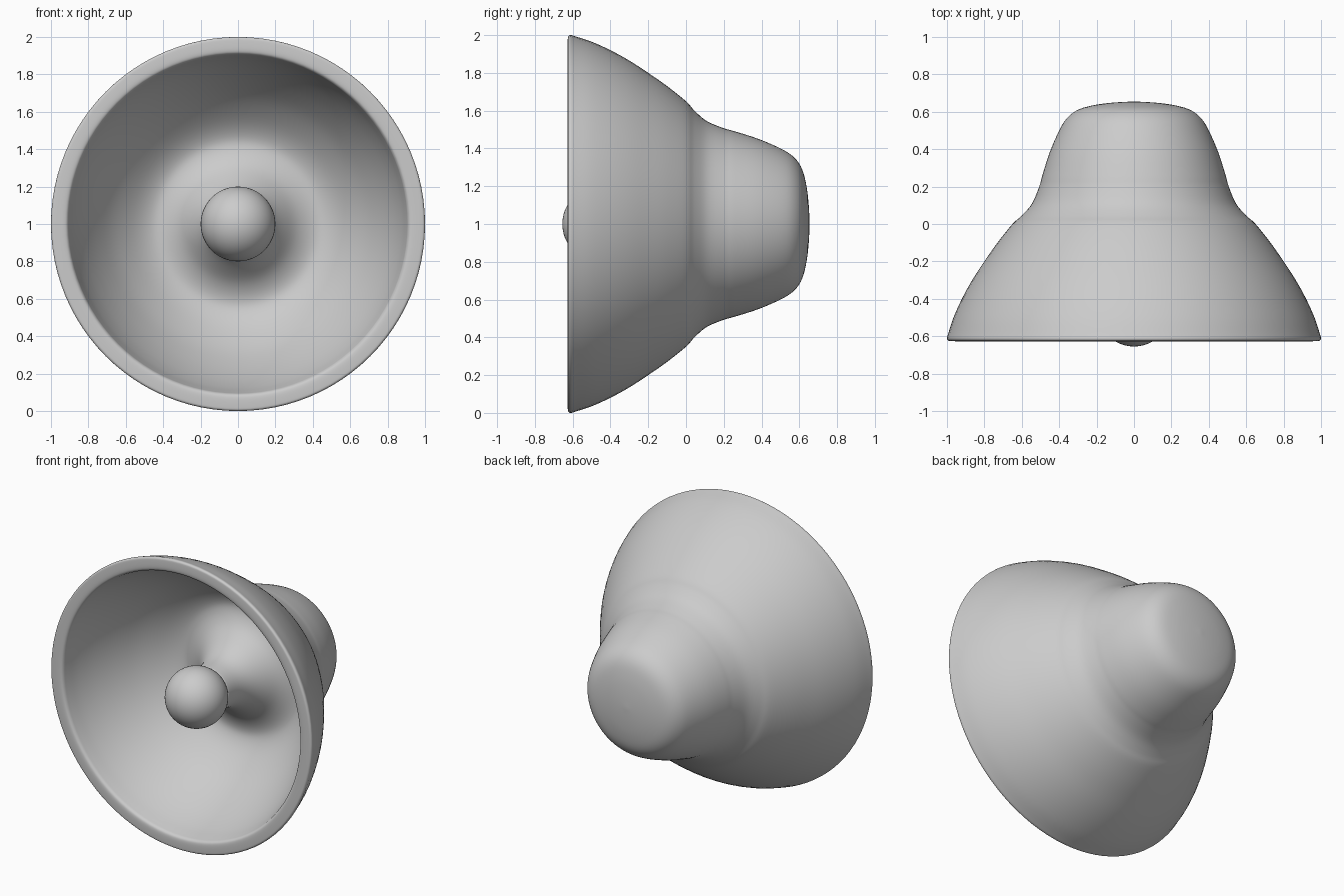
import bpy, bmesh, math
from mathutils import Vector

if "Cube" in bpy.data.objects:
    bpy.data.objects.remove(bpy.data.objects["Cube"])

CENTER_Z = 1.0
SEGMENTS = 96


def smooth_path(pts, steps=4):
    """Catmull-Rom interpolation through the profile points."""
    out = []
    for i in range(len(pts) - 1):
        p0, p1 = Vector(pts[max(i - 1, 0)]), Vector(pts[i])
        p2, p3 = Vector(pts[i + 1]), Vector(pts[min(i + 2, len(pts) - 1)])
        for k in range(steps):
            t = k / steps
            out.append(0.5 * (2 * p1 + (p2 - p0) * t
                       + (2 * p0 - 5 * p1 + 4 * p2 - p3) * t * t
                       + (3 * p1 - p0 - 3 * p2 + p3) * t ** 3))
    out.append(Vector(pts[-1]))
    return out


def finish(name, bm):
    bmesh.ops.remove_doubles(bm, verts=bm.verts, dist=1e-4)
    bmesh.ops.recalc_face_normals(bm, faces=bm.faces)
    mesh = bpy.data.meshes.new(name)
    bm.to_mesh(mesh)
    bm.free()
    for p in mesh.polygons:
        p.use_smooth = True
    obj = bpy.data.objects.new(name, mesh)
    bpy.context.collection.objects.link(obj)
    return obj


def lathe(name, path):
    """Spin a (radius, y) profile around the horizontal y axis."""
    bm = bmesh.new()
    verts = [bm.verts.new((r, y, CENTER_Z)) for r, y in path]
    edges = [bm.edges.new(pair) for pair in zip(verts, verts[1:])]
    bmesh.ops.spin(bm, geom=verts + edges, cent=(0, 0, CENTER_Z), axis=(0, 1, 0),
                   angle=math.tau, steps=SEGMENTS, use_merge=True)
    return finish(name, bm)


# Housing: rear cup, flared shade, rolled rim, inner bowl and central bulb stem
outer = [(0, .655), (.1, .65), (.2, .638), (.29, .615), (.35, .575), (.395, .51),
         (.45, .385), (.49, .26), (.507, .2), (.545, .11), (.6, .045),
         (.65, 0), (.73, -.1), (.8, -.2), (.865, -.3), (.92, -.4),
         (.965, -.5), (.993, -.585)]
rim = [(1.0, -.61), (.995, -.622), (.98, -.626), (.93, -.626), (.91, -.615), (.9, -.585)]
inner = [(.875, -.5), (.83, -.39), (.76, -.26), (.67, -.13), (.56, -.02),
         (.47, .035), (.4, .04), (.32, .005), (.25, -.06), (.19, -.14),
         (.16, -.22), (.15, -.33), (0, -.35)]
lathe("lamp_housing", smooth_path(outer + rim + inner[:-1]) + [Vector(inner[-1])])

# Round bulb at the end of the stem
bm = bmesh.new()
bmesh.ops.create_uvsphere(bm, u_segments=48, v_segments=24, radius=.2)
bmesh.ops.translate(bm, verts=bm.verts, vec=(0, -.455, CENTER_Z))
finish("bulb", bm)
